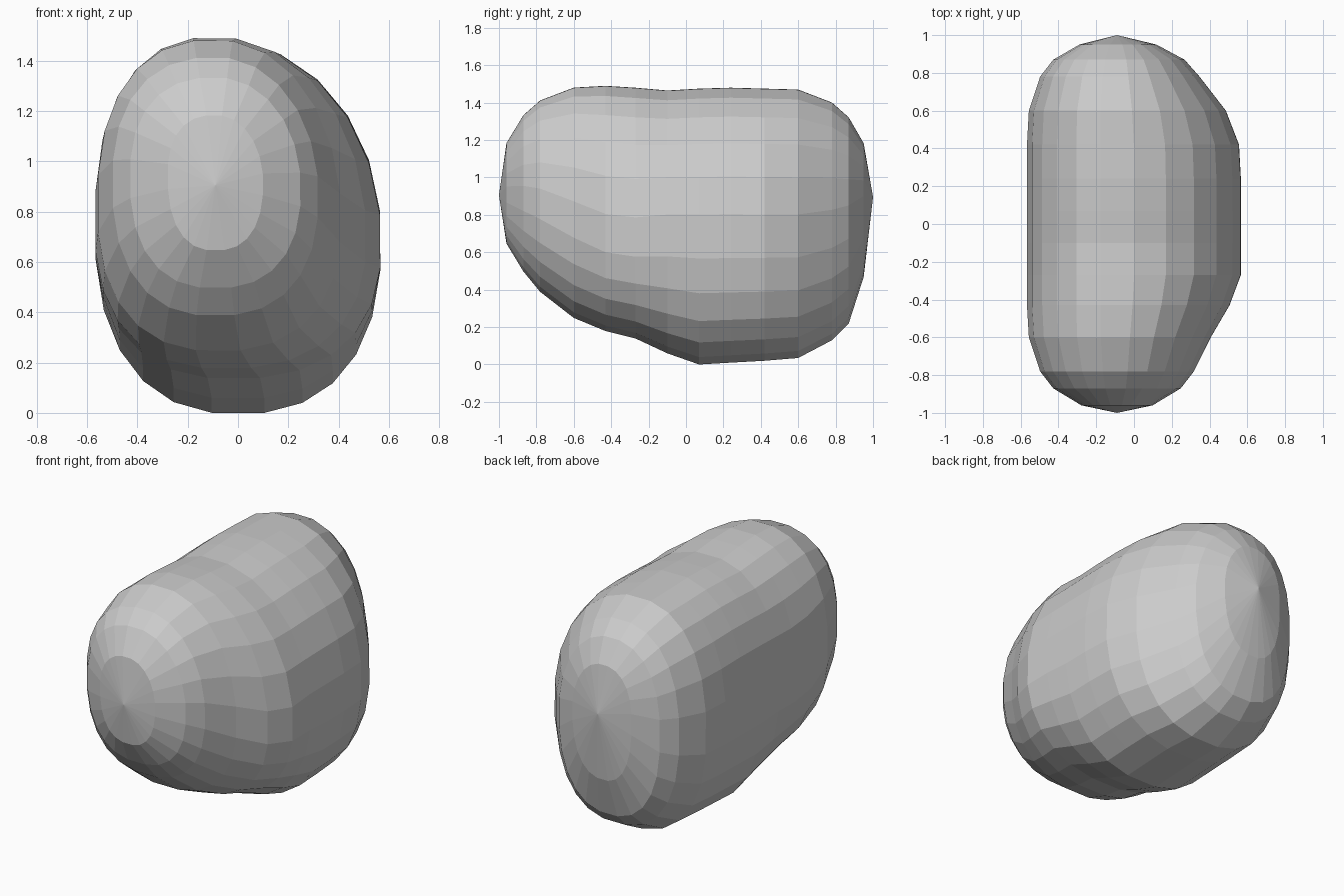
import bpy, bmesh
from math import sin, cos, pi

if "Cube" in bpy.data.objects:
    bpy.data.objects.remove(bpy.data.objects["Cube"])

SIDES = 24

# Cross-sections along the length:
# y, left x, right x, bottom z, top z, height of right bulge, bottom centre x
SECTIONS = [
    (-0.96, -0.28, 0.10, 0.65, 1.19, 0.92, -0.09),
    (-0.87, -0.43, 0.25, 0.50, 1.34, 0.90, -0.09),
    (-0.78, -0.50, 0.32, 0.39, 1.42, 0.87, -0.09),
    (-0.60, -0.56, 0.41, 0.25, 1.49, 0.78, -0.08),
    (-0.43, -0.57, 0.51, 0.18, 1.50, 0.70, -0.05),
    (-0.27, -0.57, 0.57, 0.14, 1.49, 0.68, -0.02),
    (-0.10, -0.57, 0.57, 0.06, 1.475, 0.70, 0.00),
    (0.07, -0.57, 0.57, 0.00, 1.485, 0.70, 0.00),
    (0.24, -0.57, 0.57, 0.01, 1.49, 0.70, 0.00),
    (0.42, -0.57, 0.56, 0.02, 1.485, 0.70, 0.00),
    (0.60, -0.56, 0.49, 0.035, 1.48, 0.70, -0.02),
    (0.78, -0.50, 0.35, 0.13, 1.41, 0.74, -0.05),
    (0.87, -0.43, 0.27, 0.22, 1.33, 0.78, -0.07),
    (0.95, -0.29, 0.12, 0.47, 1.19, 0.86, -0.09),
]


def spow(v, e):
    return abs(v) ** (2 / e)


def ring(bm, y, xl, xr, zb, zt, zr, xb):
    """Egg-shaped section made of four rounded quadrants."""
    verts = []
    zl = (zr + min(zr + 0.1, (zb + zt) / 2 + 0.06)) / 2
    for i in range(SIDES):
        a = 2 * pi * (i + 0.5) / SIDES
        c, s = cos(a), sin(a)
        xm, zm = (-0.09 if s > 0 else xb), (zr if c > 0 else zl)
        e = 2.05 if (c > 0 and s > 0) else 2.4
        u, w = spow(c, e), spow(s, e)
        x = xm + u * ((xr if c > 0 else xl) - xm)
        z = zm + w * ((zt if s > 0 else zb) - zm)
        verts.append(bm.verts.new((x, y, z)))
    return verts


# Boulder body: loft the sections and close both ends
bm = bmesh.new()
rings = [ring(bm, *s) for s in SECTIONS]
for a, b in zip(rings, rings[1:]):
    for i in range(SIDES):
        j = (i + 1) % SIDES
        bm.faces.new((a[i], a[j], b[j], b[i]))
for r, y, z in ((rings[0], -1.0, 0.91), (rings[-1], 1.0, 0.90)):
    tip = bm.verts.new((-0.09, y, z))
    for i in range(SIDES):
        bm.faces.new((r[i], r[(i + 1) % SIDES], tip))
# stand it on the ground
low = min(v.co.z for v in bm.verts)
bmesh.ops.translate(bm, vec=(0, 0, -low), verts=bm.verts)
bmesh.ops.recalc_face_normals(bm, faces=bm.faces)

mesh = bpy.data.meshes.new("boulder")
bm.to_mesh(mesh)
bm.free()
boulder = bpy.data.objects.new("boulder", mesh)
bpy.context.collection.objects.link(boulder)
